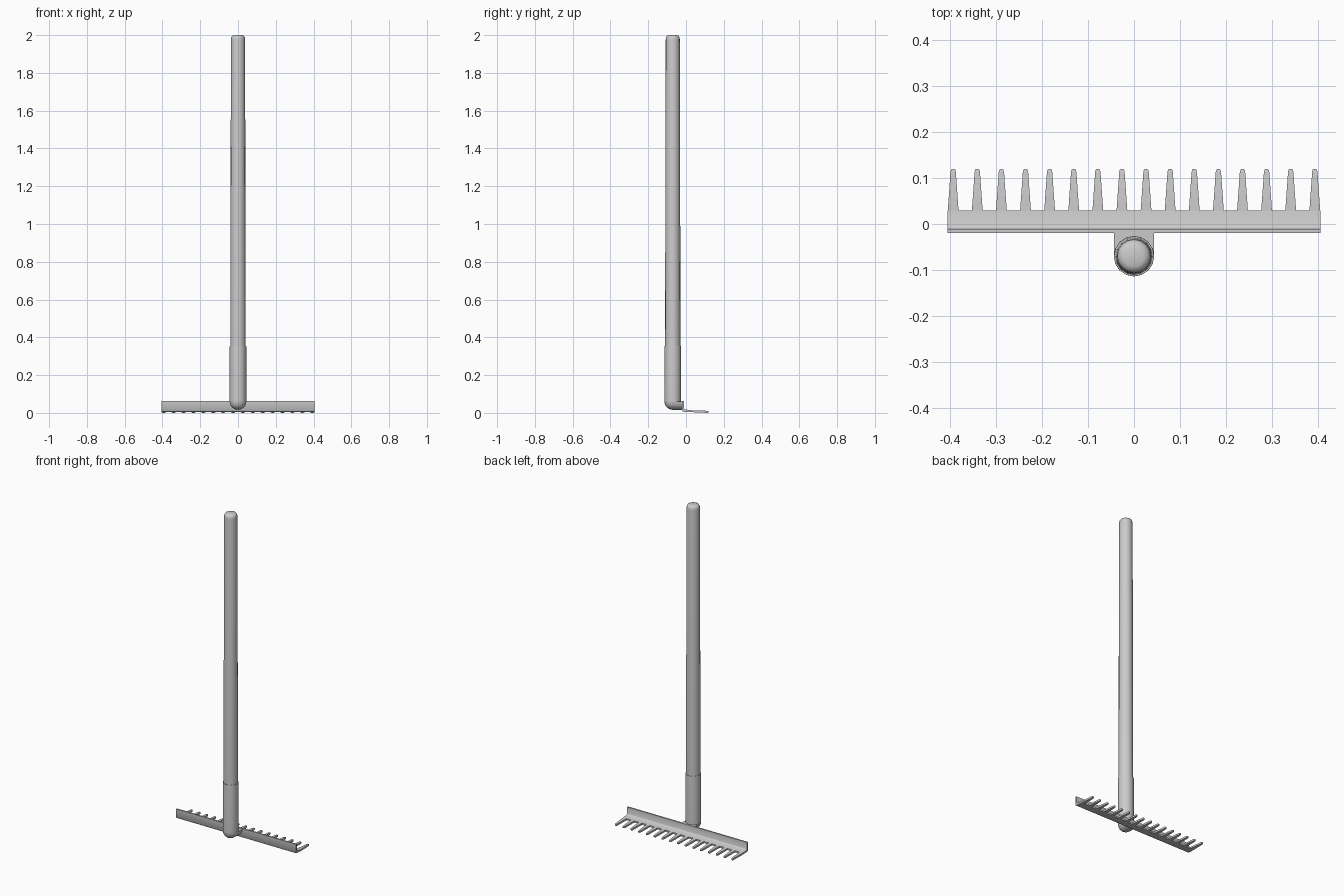
import bpy, bmesh
from math import pi, sin, cos, radians

if "Cube" in bpy.data.objects:
    bpy.data.objects.remove(bpy.data.objects["Cube"])

CY = -0.070   # y of the handle axis
R = 0.044     # socket radius
SEG = 16


def finish(name, bm, angle=40):
    bmesh.ops.recalc_face_normals(bm, faces=bm.faces)
    me = bpy.data.meshes.new(name)
    bm.to_mesh(me)
    bm.free()
    ob = bpy.data.objects.new(name, me)
    bpy.context.collection.objects.link(ob)
    bpy.ops.object.select_all(action='DESELECT')
    ob.select_set(True)
    bpy.context.view_layer.objects.active = ob
    bpy.ops.object.shade_smooth_by_angle(angle=radians(angle))
    return ob


def loft(name, rings, angle=40):
    """Skin closed rings of points and cap both ends."""
    bm = bmesh.new()
    vs = [[bm.verts.new(p) for p in ring] for ring in rings]
    n = len(vs[0])
    for a, b in zip(vs, vs[1:]):
        for i in range(n):
            j = (i + 1) % n
            bm.faces.new((a[i], a[j], b[j], b[i]))
    bm.faces.new(vs[0])
    bm.faces.new(vs[-1])
    return finish(name, bm, angle)


def pole(name, profile):
    return loft(name, [[(r * cos(2 * pi * i / SEG), CY + r * sin(2 * pi * i / SEG), z)
                        for i in range(SEG)] for r, z in profile])


# Long wooden pole with softened top
pole("handle", [(0.041, 0.30), (0.0375, 1.975), (0.036, 1.988), (0.031, 1.996), (0.022, 2.0)])

# Socket sleeve around the pole
pole("socket", [(R, 0.06), (R, 0.348), (0.0435, 0.355), (0.039, 0.355)])

# Elbow: half circle swung under the socket, then run back to the head
bm = bmesh.new()
rows = []
N = 8
for k in range(7):
    f = pi / 2 * min(k, 5) / 5
    back = 0.054 if k == 6 else 0
    rows.append([bm.verts.new((R * cos(pi * i / N),
                               CY + back - R * sin(pi * i / N) * cos(f),
                               0.06 - R * sin(pi * i / N) * sin(f))) for i in range(N + 1)])
for a, b in zip(rows, rows[1:]):
    for i in range(N):
        bm.faces.new((a[i], a[i + 1], b[i + 1], b[i]))
bm.faces.new(rows[-1])
bm.faces.new(rows[0])
bm.faces.new((rows[5][0], rows[6][0], rows[6][N], rows[5][N]))
bmesh.ops.remove_doubles(bm, verts=bm.verts, dist=1e-5)
finish("elbow", bm)

# Angle-iron head, L-shaped section along x
section = [(-0.020, 0.063), (-0.020, 0.012), (-0.017, 0.008), (-0.012, 0.006), (0.029, 0.004),
           (0.029, 0.014), (-0.004, 0.018), (-0.008, 0.020), (-0.010, 0.024), (-0.011, 0.063)]
loft("head_bar", [[(x, y, z) for y, z in section] for x in (-0.405, 0.405)], 50)

# Tapered tines with rounded tips
tine = [(0.022, 0.0120, 0.0045, 0.0140), (0.029, 0.0117, 0.0040, 0.0140),
        (0.113, 0.0058, 0.0000, 0.0110), (0.118, 0.0045, 0.0010, 0.0100),
        (0.120, 0.0025, 0.0030, 0.0080)]
COUNT = 16
for n in range(COUNT):
    cx = -0.393 + 0.786 * n / (COUNT - 1)
    loft(f"tine_{n + 1}", [[(cx - w, y, lo), (cx + w, y, lo), (cx + w, y, hi), (cx - w, y, hi)]
                           for y, w, lo, hi in tine])
